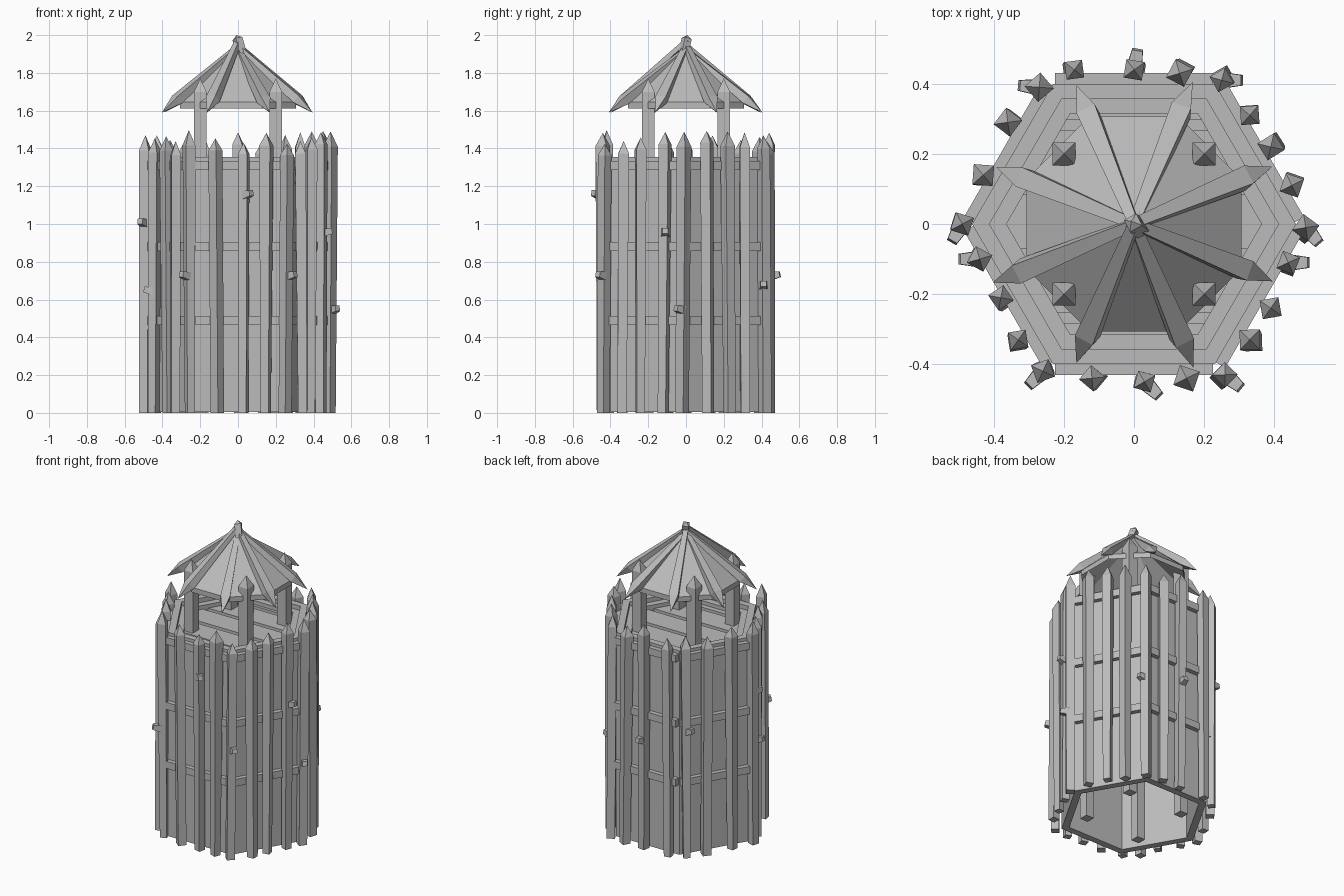
import bpy, bmesh, math, random
from math import radians, cos, sin, pi
from mathutils import Vector, Matrix

cube = bpy.data.objects.get("Cube")
if cube:
    bpy.data.objects.remove(cube)
random.seed(4)

wood = bpy.data.materials.new("grey_wood")
wood.use_nodes = True
wood.diffuse_color = (0.5, 0.5, 0.5, 1)
wood.node_tree.nodes["Principled BSDF"].inputs["Base Color"].default_value = (0.5, 0.5, 0.5, 1)


def finish(name, bm):
    bmesh.ops.recalc_face_normals(bm, faces=bm.faces)
    mesh = bpy.data.meshes.new(name)
    bm.to_mesh(mesh)
    bm.free()
    mesh.materials.append(wood)
    obj = bpy.data.objects.new(name, mesh)
    bpy.context.collection.objects.link(obj)
    return obj


def bridge(bm, a, b):
    for i in range(len(a)):
        j = (i + 1) % len(a)
        bm.faces.new((a[i], a[j], b[j], b[i]))


def stake(name, start, end, w0, w1, tip=0.0, twist=0.0, flat=1.0):
    """Square pole from start to end, with an optional pyramid point."""
    start, end = Vector(start), Vector(end)
    axis = (end - start).normalized()
    side = axis.cross(Vector((0, 0, 1)))
    side = side.normalized() if side.length > 0.2 else Vector((1, 0, 0))
    side = (side - axis * side.dot(axis)).normalized()
    up = side.cross(axis)
    bm = bmesh.new()
    rings = []
    for centre, w in ((start, w0), (end - axis * tip, w1)):
        rings.append([bm.verts.new(centre + side * (w * 0.707 * cos(twist + pi / 4 + k * pi / 2))
                                   + up * (w * 0.707 * flat * sin(twist + pi / 4 + k * pi / 2)))
                      for k in range(4)])
    bridge(bm, *rings)
    bm.faces.new(rings[0])
    if tip:
        point = bm.verts.new(end)
        for k in range(4):
            bm.faces.new((rings[1][k], rings[1][(k + 1) % 4], point))
    else:
        bm.faces.new(rings[1])
    return finish(name, bm)


def hex_ring(name, outer, inner, z0, z1):
    """Hexagonal tube given by apothems, corners on the x axis."""
    bm = bmesh.new()
    loops = []
    for a, z in ((outer, z0), (outer, z1), (inner, z1), (inner, z0)):
        r = a / cos(pi / 6)
        loops.append([bm.verts.new((r * cos(k * pi / 3), r * sin(k * pi / 3), z)) for k in range(6)])
    for k in range(4):
        bridge(bm, loops[k], loops[(k + 1) % 4])
    return finish(name, bm)


def prism(name, outline, z0, z1):
    bm = bmesh.new()
    low = [bm.verts.new((x, y, z0)) for x, y in outline]
    high = [bm.verts.new((x, y, z1)) for x, y in outline]
    bridge(bm, low, high)
    bm.faces.new(low)
    bm.faces.new(high)
    return finish(name, bm)


# Hollow wall and the ledge inside its rim
hex_ring("tower_wall", 0.40, 0.357, 0.005, 1.354)
hex_ring("inner_ledge", 0.358, 0.315, 1.27, 1.325)

# Deck: backing board with planks along x
R = 0.357 / cos(pi / 6)
prism("deck_base", [(R * cos(k * pi / 3), R * sin(k * pi / 3)) for k in range(6)], 1.25, 1.275)
half = 0.077
for i in range(-2, 3):
    y = i * 0.183 + 0.007
    y0, y1 = max(y - half, -0.35), min(y + half, 0.35)
    x0, x1 = (R - abs(v) / math.sqrt(3) - 0.01 for v in (y0, y1))
    ends = [(x0, y0), (x1, y1), (-x1, y1), (-x0, y0)]
    if y0 < 0 < y1:
        ends = [(x0, y0), (R - 0.01, 0), (x1, y1), (-x1, y1), (0.01 - R, 0), (-x0, y0)]
    prism("deck_plank", ends, 1.27, 1.30)

# Horizontal rails on each side
for z in (0.49, 0.88, 1.31):
    for k in range(6):
        bm = bmesh.new()
        turn = Matrix.Rotation(pi / 6 + k * pi / 3, 4, "Z")
        bmesh.ops.create_cube(bm, size=1, matrix=turn @ Matrix.Translation((0.412, 0, z))
                              @ Matrix.Diagonal((0.036, 0.45, 0.047, 1)))
        finish("wall_rail", bm)

# Palisade: position, then peg height and peg direction where there is one
palisade = [
    (-.17, .44), (0, .44, .73, 80), (.13, .43), (.25, .41, .68, 0), (-.27, .39, .84, 175),
    (-.36, .29), (-.43, .14), (-.49, 0, 1.01, 240), (-.44, -.10, .65, 180), (-.38, -.21),
    (-.33, -.33), (-.26, -.42, .73, 225), (-.12, -.44), (.03, -.45, 1.16, 315), (.15, -.44),
    (.26, -.43, .73, 320), (.33, -.33), (.39, -.24), (.44, -.11, .96, 0), (.49, -.01, .55, 310),
    (.45, .11), (.39, .22), (.33, .31)]
for x, y, *peg in palisade:
    top = random.uniform(1.42, 1.5)
    lean = [random.uniform(-0.012, 0.012) for _ in range(2)]
    stake("palisade_stake", (x + lean[0], y + lean[1], 0), (x, y, top),
          random.uniform(0.042, 0.052), random.uniform(0.05, 0.06),
          tip=random.uniform(0.06, 0.08), twist=random.uniform(0, pi / 2))
    if peg:
        z, a = peg[0], radians(peg[1])
        out = Vector((cos(a), sin(a), 0))
        stake("branch_stub", Vector((x, y, z - 0.006)) + out * 0.01,
              Vector((x, y, z + 0.004)) + out * 0.058, 0.044, 0.03)

# Four roof posts running down through the deck
for sx in (-1, 1):
    for sy in (-1, 1):
        stake("roof_post", (0.2 * sx, 0.2 * sy, 0), (0.2 * sx, 0.2 * sy, 1.77),
              0.058, 0.066, tip=0.07)

# Eight-sided roof shell, open below
bm = bmesh.new()
corners = [(cos(pi / 8 + k * pi / 4), sin(pi / 8 + k * pi / 4)) for k in range(8)]
rim = [[bm.verts.new((0.332 * c, 0.332 * s, z)) for c, s in corners] for z in (1.645, 1.612)]
peaks = [bm.verts.new((0, 0, z)) for z in (1.945, 1.912)]
bridge(bm, *rim)
for ring, peak in zip(rim, peaks):
    for k in range(8):
        bm.faces.new((ring[k], ring[(k + 1) % 8], peak))
finish("roof", bm)

# Roof ribs with pointed ends
for k, (c, s) in enumerate(corners):
    r = random.uniform(0.425, 0.445)
    peak = 1.975 if k == 5 else random.uniform(1.93, 1.955)
    stake("roof_rib", (-0.012 * c, -0.012 * s, peak), (r * c, r * s, 1.59),
          0.028, 0.058, tip=0.11, twist=random.uniform(-0.2, 0.2), flat=0.8)
stake("roof_peak", (0.02, -0.015, 1.9), (-0.008, 0.008, 2.0), 0.04, 0.04, tip=0.02, twist=0.4)
